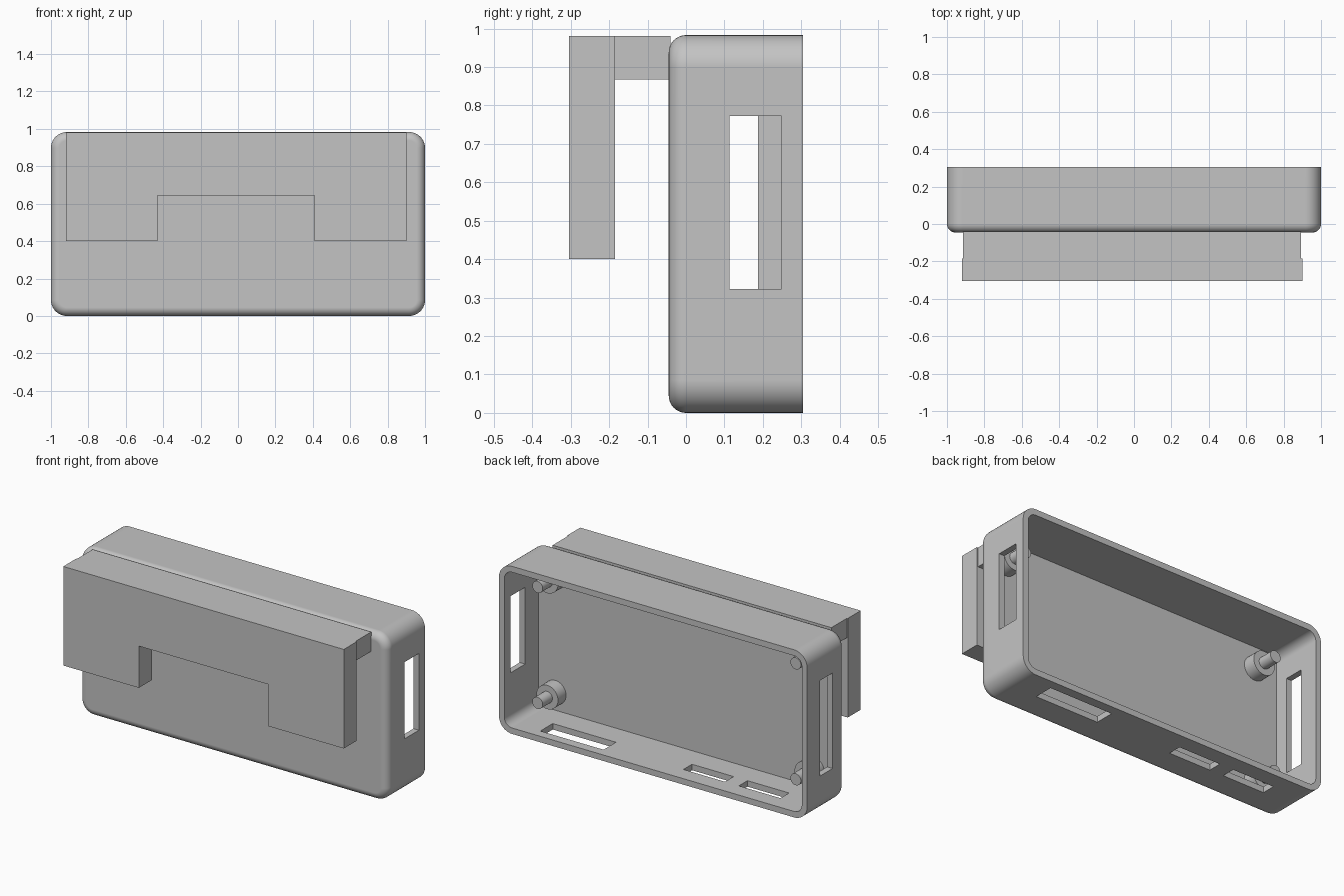
import bpy, bmesh
from math import sin, cos, pi, radians

cube = bpy.data.objects.get("Cube")
if cube:
    bpy.data.objects.remove(cube, do_unlink=True)

grey = bpy.data.materials.new("light_grey_plastic")
grey.use_nodes = True
colour = (0.55, 0.55, 0.55, 1)
grey.diffuse_color = colour
grey.node_tree.nodes["Principled BSDF"].inputs["Base Color"].default_value = colour

W, H = 1.0, 0.983            # half width, height
FRONT, BACK = -0.045, 0.305
WALL, CORNER, FILLET = 0.035, 0.085, 0.045


def finish(bm, name):
    bmesh.ops.recalc_face_normals(bm, faces=bm.faces)
    mesh = bpy.data.meshes.new(name)
    bm.to_mesh(mesh)
    bm.free()
    mesh.materials.append(grey)
    ob = bpy.data.objects.new(name, mesh)
    bpy.context.collection.objects.link(ob)
    return ob


def activate(ob):
    bpy.ops.object.select_all(action='DESELECT')
    ob.select_set(True)
    bpy.context.view_layer.objects.active = ob


def ring(bm, inset, y, radius, steps=10):
    """Rounded rectangle in the xz plane."""
    verts = []
    cx, cz = W - inset - radius, H / 2 - inset - radius
    for q, (sx, sz) in enumerate([(1, 1), (-1, 1), (-1, -1), (1, -1)]):
        for i in range(steps + 1):
            a = (q + i / steps) * pi / 2
            verts.append(bm.verts.new((sx * cx + radius * cos(a), y,
                                       H / 2 + sz * cz + radius * sin(a))))
    return verts


def add_box(bm, x0, x1, y0, y1, z0, z1):
    v = [bm.verts.new((x, y, z)) for x in (x0, x1) for y in (y0, y1) for z in (z0, z1)]
    for f in ((0, 1, 3, 2), (4, 6, 7, 5), (0, 4, 5, 1), (2, 3, 7, 6), (0, 2, 6, 4), (1, 5, 7, 3)):
        bm.faces.new([v[i] for i in f])


# Open-backed case: filleted front, rounded corners, hollow inside
bm = bmesh.new()
rings = []
for i in range(9):
    a = i / 8 * pi / 2
    inset = FILLET * (1 - sin(a))
    rings.append(ring(bm, inset, FRONT + FILLET * (1 - cos(a)), CORNER - inset))
rings.append(ring(bm, 0, BACK, CORNER))
rings.append(ring(bm, WALL, BACK, CORNER - WALL))
rings.append(ring(bm, WALL, FRONT + WALL, CORNER - WALL))
for a, b in zip(rings, rings[1:]):
    n = len(a)
    for i in range(n):
        j = (i + 1) % n
        bm.faces.new((a[i], a[j], b[j], b[i]))
bm.faces.new(rings[0])
bm.faces.new(rings[-1])
case = finish(bm, "case_shell")

# Connector openings in both ends and the underside
bm = bmesh.new()
add_box(bm, 0.9, 1.1, 0.113, 0.248, 0.323, 0.773)
add_box(bm, -1.1, -0.9, 0.07, 0.187, 0.22, 0.78)
add_box(bm, 0.36, 0.77, 0.135, 0.25, -0.1, 0.06)
for x in (-0.40, -0.76):
    add_box(bm, x, x + 0.27, 0.13, 0.21, -0.1, 0.06)
cutter = finish(bm, "opening_cutter")
cutter.hide_render = True
activate(case)
mod = case.modifiers.new("openings", 'BOOLEAN')
mod.operation = 'DIFFERENCE'
mod.solver = 'EXACT'
mod.object = cutter
bpy.ops.object.modifier_apply(modifier=mod.name)
bpy.data.objects.remove(cutter, do_unlink=True)
bpy.ops.object.shade_smooth_by_angle(angle=radians(30))
case.modifiers.new("flat_face_normals", 'WEIGHTED_NORMAL').keep_sharp = True


# Four stepped mounting posts on the inner front wall
def post(name, x, z):
    bm = bmesh.new()
    y = FRONT + WALL - 0.01
    outline = [(0.07, y), (0.07, 0.065), (0.034, 0.065), (0.034, 0.155)]
    loops = [[bm.verts.new((x + r * cos(k * pi / 16), py, z + r * sin(k * pi / 16)))
              for k in range(32)] for r, py in outline]
    for a, b in zip(loops, loops[1:]):
        for k in range(32):
            bm.faces.new((a[k], a[k - 1], b[k - 1], b[k]))
    bm.faces.new(loops[0])
    bm.faces.new(loops[-1])
    activate(finish(bm, name))
    bpy.ops.object.shade_smooth_by_angle(angle=radians(30))


for x, side in ((0.855, "left"), (-0.82, "right")):
    for z, level in ((0.14, "lower"), (0.82, "upper")):
        post(f"{level}_{side}_post", x, z)

# Hanging hook: top arm and notched front plate
bm = bmesh.new()
add_box(bm, -0.915, 0.893, -0.185, -0.04, 0.867, 0.981)
finish(bm, "hook_arm")

bm = bmesh.new()
outline = [(-0.92, 0.981), (-0.92, 0.40), (-0.43, 0.40), (-0.43, 0.645),
           (0.41, 0.645), (0.41, 0.40), (0.90, 0.40), (0.90, 0.981)]
face = bm.faces.new([bm.verts.new((x, -0.305, z)) for x, z in outline])
side = bmesh.ops.extrude_face_region(bm, geom=[face])
bmesh.ops.translate(bm, vec=(0, 0.12, 0),
                    verts=[g for g in side["geom"] if isinstance(g, bmesh.types.BMVert)])
finish(bm, "hook_plate")
